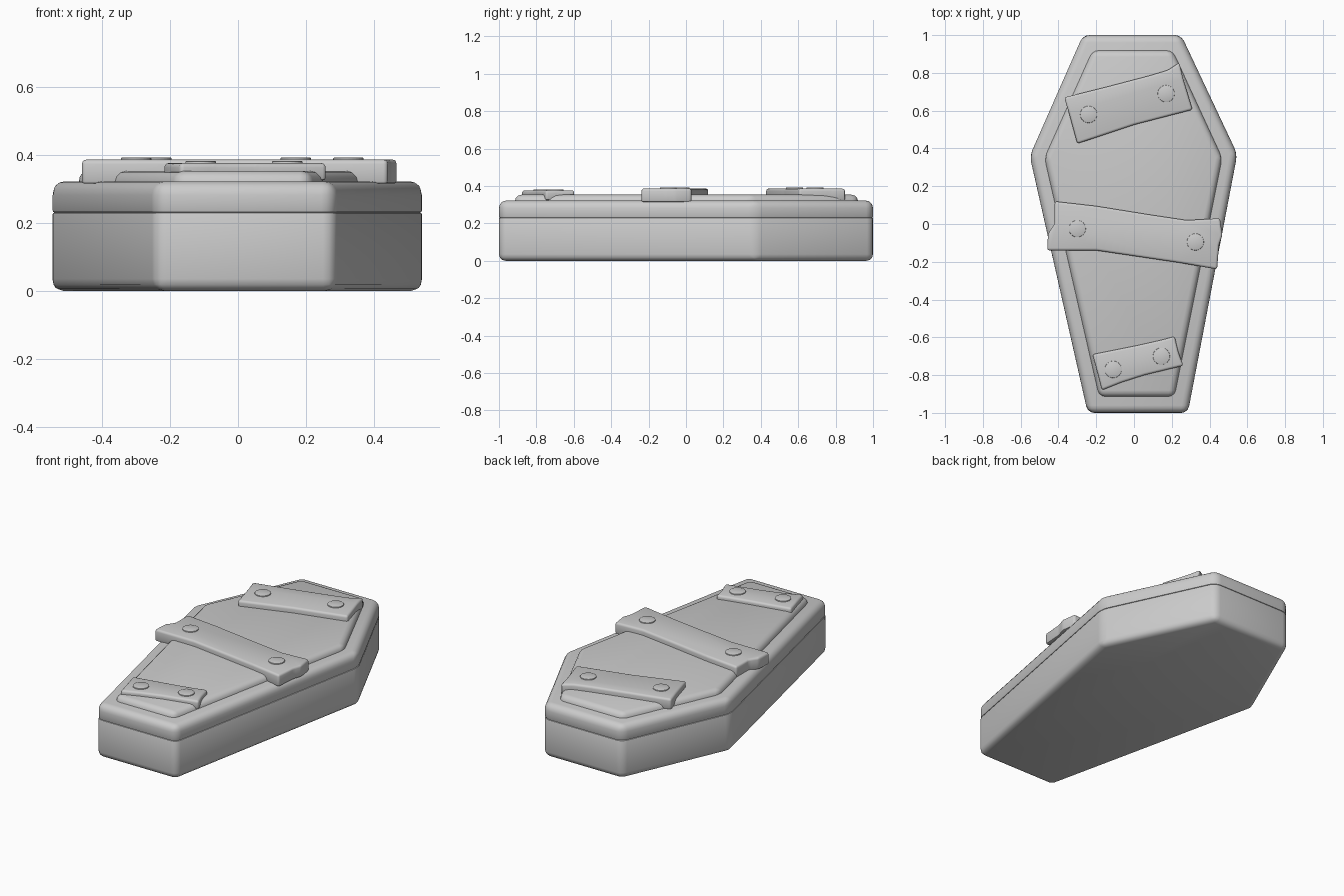
import bpy, bmesh, math

if "Cube" in bpy.data.objects:
    bpy.data.objects.remove(bpy.data.objects["Cube"])


def prism(name, outline, z0, z1, top=0.0, bottom=0.0, side=0.0, seg=3):
    """Extrude an outline from z0 to z1, rounding corners and both rims."""
    bm = bmesh.new()
    face = bm.faces.new([bm.verts.new((x, y, z0)) for x, y in outline])
    ext = bmesh.ops.extrude_face_region(bm, geom=[face])["geom"]
    for v in ext:
        if isinstance(v, bmesh.types.BMVert):
            v.co.z = z1
    bmesh.ops.recalc_face_normals(bm, faces=bm.faces[:])

    def flat(e, z):
        return all(abs(v.co.z - z) < 1e-5 for v in e.verts)

    def bevel(edges, size, segments):
        if size > 0:
            bmesh.ops.bevel(bm, geom=edges, offset=size, segments=segments,
                            profile=0.5, affect='EDGES', clamp_overlap=True)

    # the larger rim is rounded together with the vertical corners
    upright = [e for e in bm.edges if abs(e.verts[0].co.z - e.verts[1].co.z) > 1e-4]
    big, small = (z1, z0) if top >= bottom else (z0, z1)
    rim = [e for e in bm.edges if flat(e, big)]
    bevel(upright + rim, max(top, bottom), seg)
    bevel([e for e in bm.edges if flat(e, small)], min(top, bottom), 2)

    me = bpy.data.meshes.new(name)
    bm.to_mesh(me)
    bm.free()
    ob = bpy.data.objects.new(name, me)
    bpy.context.collection.objects.link(ob)
    bpy.ops.object.select_all(action='DESELECT')
    bpy.context.view_layer.objects.active = ob
    ob.select_set(True)
    bpy.ops.object.shade_smooth_by_angle(angle=math.radians(35))
    return ob


# box and lid share one six-sided outline
coffin = [(-0.27, 1), (0.25, 1), (0.547, 0.37), (0.285, -1), (-0.245, -1), (-0.552, 0.36)]
prism("box", coffin, 0.0, 0.23, top=0.006, bottom=0.035)
prism("lid", coffin, 0.23, 0.322, top=0.04, bottom=0.006, seg=4)

# raised panel on the lid
panel = [(-0.22, 0.92), (0.205, 0.92), (0.468, 0.35), (0.215, -0.915),
         (-0.185, -0.915), (-0.475, 0.35)]
prism("lid_panel", panel, 0.29, 0.353, top=0.035)

# crooked boards: outline, underside, top, nail positions
boards = {
    "upper": ([(-0.37, 0.67), (-0.13, 0.73), (0.08, 0.785), (0.18, 0.815), (0.24, 0.855),
               (0.26, 0.77), (0.31, 0.605), (0.0, 0.525), (-0.30, 0.425), (-0.345, 0.59)],
              0.322, 0.386, [(-0.24, 0.58), (0.17, 0.69)]),
    "middle": ([(-0.42, 0.12), (-0.2, 0.095), (0.08, 0.05), (0.28, 0.02), (0.455, 0.03),
                (0.468, -0.06), (0.45, -0.11), (0.44, -0.24), (0.24, -0.205),
                (-0.2, -0.14), (-0.46, -0.14), (-0.455, -0.05), (-0.42, 0.0)],
               0.315, 0.386, [(-0.30, -0.025), (0.325, -0.095)]),
    "lower": ([(-0.22, -0.69), (0.03, -0.64), (0.14, -0.615), (0.215, -0.595), (0.235, -0.68),
               (0.262, -0.75), (0.055, -0.80), (-0.07, -0.84), (-0.17, -0.88), (-0.195, -0.78)],
              0.325, 0.376, [(-0.11, -0.77), (0.145, -0.70)]),
}
for key, (outline, z0, z1, nails) in boards.items():
    prism(f"{key}_board", outline, z0, z1, top=0.013, bottom=0.008)
    # flat round nail heads
    for i, (cx, cy) in enumerate(nails):
        ring = [(cx + 0.045 * math.cos(a * math.tau / 24),
                 cy + 0.045 * math.sin(a * math.tau / 24)) for a in range(24)]
        prism(f"{key}_nail_{i + 1}", ring, z1 - 0.02, z1 + 0.006, top=0.003, seg=2)
